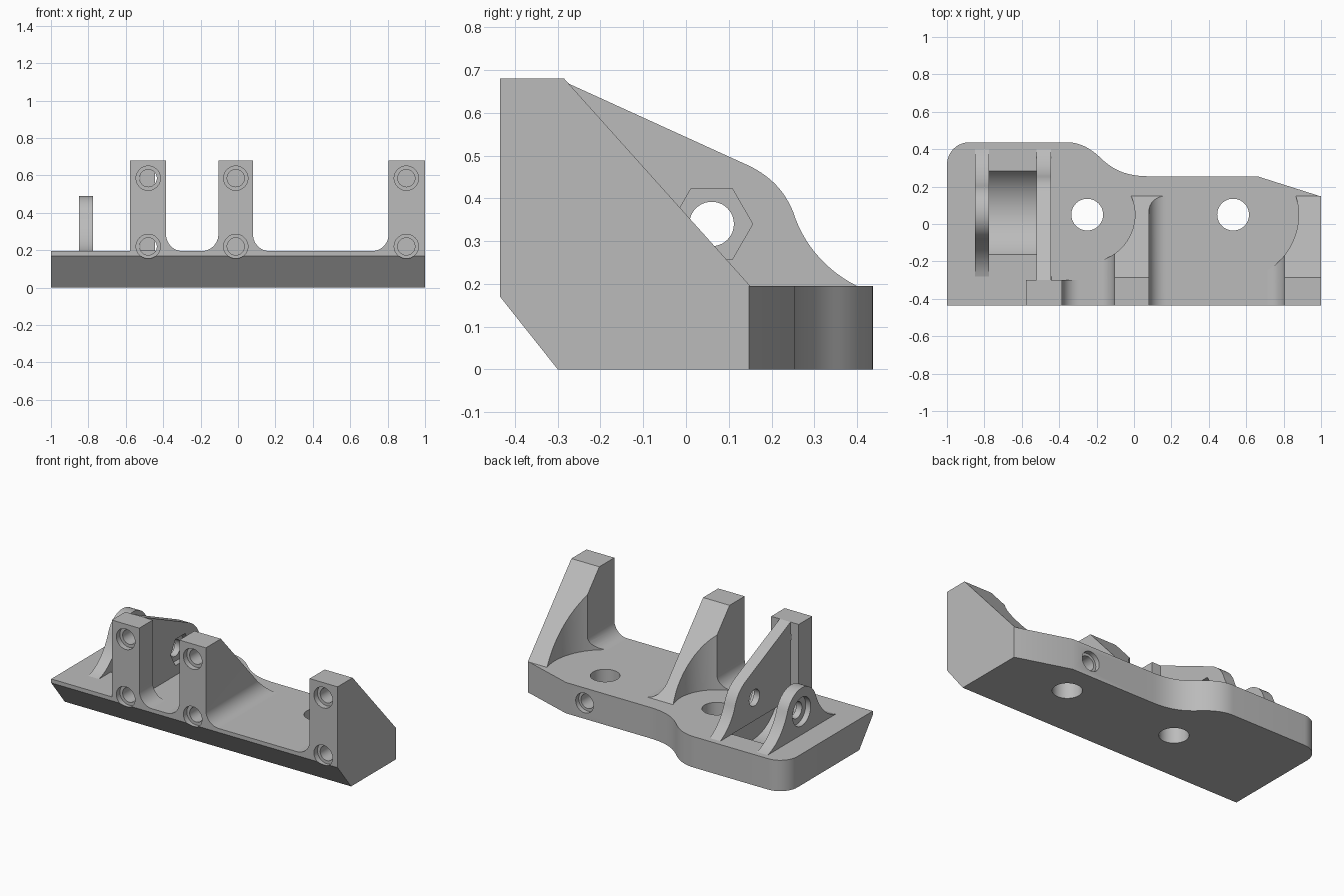
import bpy, bmesh, math
from mathutils import Vector
from mathutils.geometry import interpolate_bezier

if "Cube" in bpy.data.objects:
    bpy.data.objects.remove(bpy.data.objects["Cube"], do_unlink=True)

grey = bpy.data.materials.new("plain grey")
grey.use_nodes = True
grey.diffuse_color = (0.5, 0.5, 0.5, 1)
grey.node_tree.nodes["Principled BSDF"].inputs["Base Color"].default_value = grey.diffuse_color

FRONT, DECK, TOP = -0.435, 0.195, 0.68
PIVOT = (0.06, 0.34)


def arc(center, r, start, end, n=12):
    angles = [math.radians(start + (end - start) * i / n) for i in range(n + 1)]
    return [(center[0] + r * math.cos(a), center[1] + r * math.sin(a)) for a in angles]


def circle(center, r, n=48):
    return arc(center, r, 0, 360, n)[:-1]


def bezier(a, b, c, d, n=14):
    return [tuple(p) for p in interpolate_bezier(Vector(a), Vector(b), Vector(c), Vector(d), n)]


def prism(name, points, axis, start, end):
    """Extrude a closed 2D profile along one axis."""
    place = {"x": lambda u, v: (start, u, v),
             "y": lambda u, v: (u, start, v),
             "z": lambda u, v: (u, v, start)}[axis]
    bm = bmesh.new()
    face = bm.faces.new([bm.verts.new(place(*p)) for p in points])
    out = bmesh.ops.extrude_face_region(bm, geom=[face])["geom"]
    shift = Vector([end - start if a == axis else 0 for a in "xyz"])
    bmesh.ops.translate(bm, vec=shift, verts=[v for v in out if isinstance(v, bmesh.types.BMVert)])
    bmesh.ops.remove_doubles(bm, verts=bm.verts, dist=1e-5)
    bmesh.ops.recalc_face_normals(bm, faces=bm.faces)
    mesh = bpy.data.meshes.new(name)
    bm.to_mesh(mesh)
    bm.free()
    ob = bpy.data.objects.new(name, mesh)
    bpy.context.collection.objects.link(ob)
    return ob


def finish(ob, cutters):
    """Cut the part, colour it and smooth its curved faces."""
    bpy.ops.object.select_all(action="DESELECT")
    ob.select_set(True)
    bpy.context.view_layer.objects.active = ob
    for cutter in cutters:
        mod = ob.modifiers.new("cut", "BOOLEAN")
        mod.operation, mod.solver, mod.object = "DIFFERENCE", "EXACT", cutter
        bpy.ops.object.modifier_apply(modifier=mod.name)
    ob.data.materials.clear()
    ob.data.materials.append(grey)
    bpy.ops.object.shade_smooth_by_angle(angle=math.radians(25))


def post_profile(left, right, left_foot, right_foot, r=0.09):
    """Upright with optional rounded feet, seen from the front."""
    pts = [(left, TOP)]
    pts += (arc((left - r, DECK + r), r, 0, -90) + [(left, DECK)])[:-1] if left_foot else [(left, DECK)]
    pts += arc((right + r, DECK + r), r, 270, 180) if right_foot else [(right, DECK)]
    return pts + [(right, TOP)]


# Cutters: counterbored screw holes in the posts
screw_cuts = {}
for x in (-0.48, -0.012, 0.9):
    screw_cuts[x] = []
    for z in (0.22, 0.585):
        screw_cuts[x].append(prism("bore_cut", circle((x, z), 0.046), "y", -0.5, -0.28))
        screw_cuts[x].append(prism("counterbore_cut", circle((x, z), 0.065), "y", -0.5, -0.4))

# Cutters: base chamfer, mounting holes, set screw and roller scoop
mounts = {(-0.25, 0.05): 0.255, (0.53, 0.05): 0.35}
base_cuts = [prism("chamfer_cut", [(-0.2865, -0.017), (-0.4485, 0.187), (-0.6, -0.017)], "x", -1.1, 1.1)]
base_cuts += [prism("mount_cut", circle(c, 0.085), "z", -0.1, 0.4) for c in mounts]
base_cuts += [prism("set_screw_cut", circle((0.53, 0.1), 0.046), "y", 0.08, 0.4),
              prism("set_screw_head_cut", circle((0.53, 0.1), 0.062), "y", 0.225, 0.4),
              prism("scoop_cut", circle(PIVOT, 0.267, 72), "x", -0.775, -0.51)]
base_cuts += [c for cuts in screw_cuts.values() for c in cuts[:2]]

# Cutters: sloped post backs, clearance round the mounts, pivot holes
slope = prism("slope_cut", [(-0.285, TOP), (0.17, 0.173), (0.6, 0.173), (0.6, 0.9), (-0.285, 0.9)], "x", -1.1, 1.1)
clear = [prism("clearance_cut", circle(c, r, 72), "z", 0.1, 0.9) for c, r in mounts.items()]
pivot = prism("pivot_cut", circle(PIVOT, 0.052), "x", -1, -0.3)
nut = prism("nut_cut", circle(PIVOT, 0.096, 6), "x", -0.48, -0.3)
head = prism("head_cut", circle(PIVOT, 0.09), "x", -1, -0.815)

# Base plate with a swept back edge
outline = [(-1, FRONT), (1, FRONT), (1, 0.147), (0.66, 0.255)]
outline += bezier((0.08, 0.255), (-0.04, 0.255), (-0.11, 0.29), (-0.17, 0.345))
outline += bezier((-0.17, 0.345), (-0.23, 0.405), (-0.29, 0.437), (-0.36, 0.437))[1:]
outline += arc((-0.88, 0.317), 0.12, 90, 180)
finish(prism("base_plate", outline, "z", 0, DECK), base_cuts)

# Three screw posts
finish(prism("right_post", post_profile(-0.577, -0.385, False, True), "y", FRONT, -0.3), screw_cuts[-0.48])
finish(prism("middle_post", post_profile(-0.105, 0.08, True, True), "y", FRONT, 0.2),
       [slope, clear[0]] + screw_cuts[-0.012])
finish(prism("left_post", post_profile(0.805, 1, True, False), "y", FRONT, 0.2),
       [slope, clear[1]] + screw_cuts[0.9])

# Tall pivot wall with a nut pocket
wall = [(-0.3, DECK), (-0.3, TOP)]
wall += bezier((0.15, 0.475), (0.21, 0.445), (0.235, 0.405), (0.25, 0.37))
wall += bezier((0.25, 0.37), (0.275, 0.29), (0.33, 0.23), (0.4, DECK))[1:]
finish(prism("pivot_wall", wall, "x", -0.52, -0.445), [pivot, nut])

# Outer pivot lug with flared feet
flare = bezier((0.4, DECK), (0.3, 0.22), (0.23, 0.31), (0.201, 0.391))
mirrored = [(2 * PIVOT[0] - y, z) for y, z in reversed(flare)]
lug = flare + arc(PIVOT, 0.15, 20, 160, 20)[1:-1] + mirrored
finish(prism("pivot_lug", lug, "x", -0.85, -0.775), [pivot, head])

# Remove the used cutters
for ob in [o for o in bpy.data.objects if "_cut" in o.name]:
    bpy.data.objects.remove(ob, do_unlink=True)
